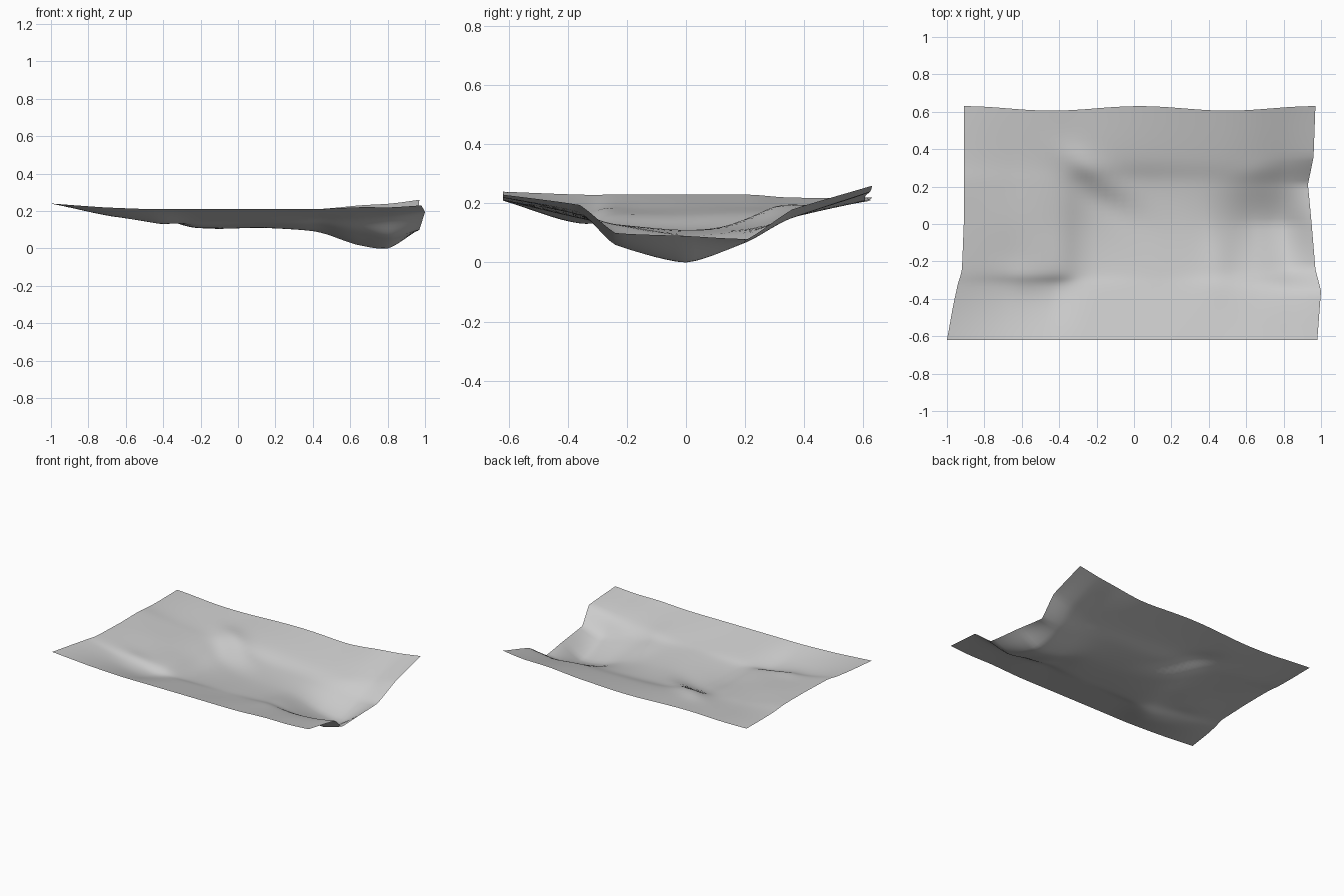
import bpy, bmesh, math

cube = bpy.data.objects.get("Cube")
if cube:
    bpy.data.objects.remove(cube, do_unlink=True)

# Cross stations run from the left rim (0) to the right rim (1)
STATIONS = (0, .14, .27, .37, .56, .71, .83, .92, 1)

# Each contour: y, x at both rims, heights in hundredths at the stations
CONTOURS = (
    (-.62, -1, .98, (24, 22, 21, 21, 21, 21, 22, 22, 23)),
    (-.36, -.95, 1, (23, 17, 13, 15, 15, 16, 16, 17, 19.5)),
    (-.24, -.92, .97, (23, 18, 16, 12, 13, 12, 9, 6, 10)),
    (0, -.91, .95, (23, 19, 16, 11, 11, 9, 2, 0, 9)),
    (.21, -.91, .93, (23, 19, 17, 14, 12, 11, 9, 7, 8)),
    (.36, -.91, .96, (22, 19, 18, 18, 16, 15, 15, 15, 18)),
    (.63, -.91, .97, (22, 21, 21, 21, 21, 21, 23, 24, 26)),
)

# Ridges and gullies: centre x, y, length, width, heading in degrees, height
FEATURES = (
    (-.2, .27, .22, .07, -35, .022),
    (-.2, .13, .2, .07, -30, -.01),
    (-.6, -.29, .16, .07, -18, .012),
    (.65, .28, .14, .06, 10, .006),
    (.45, -.2, .08, .15, 0, .012),
)


def spline(values, t, softness=1):
    """Curve through evenly spaced values; softness 0 gives straight segments."""
    last = len(values) - 1
    i = min(int(t * last), last - 1)
    f = t * last - i
    b, c = values[i], values[i + 1]
    a = values[i - 1] if i else 2 * b - c
    d = values[i + 2] if i + 2 <= last else 2 * c - b
    curve = c - a + f * (2 * a - 5 * b + 4 * c - d + f * (3 * (b - c) + d - a))
    straight = b + (c - b) * f
    return straight + softness * (b + f / 2 * curve - straight)


def relief(x, y):
    """Sum of the small elongated ridges and gullies."""
    total = 0
    for cx, cy, length, width, heading, height in FEATURES:
        angle = math.radians(heading)
        u = (x - cx) * math.cos(angle) + (y - cy) * math.sin(angle)
        v = (y - cy) * math.cos(angle) - (x - cx) * math.sin(angle)
        total += height * math.exp(-(u / length) ** 2 - (v / width) ** 2)
    return total


def ground_point(s, t):
    across = spline(STATIONS, s)
    rim_softness = 1 - .8 * s ** 4
    y = spline([c[0] for c in CONTOURS], t, rim_softness)
    y -= .012 * t ** 4 * (1 - math.cos(4 * math.pi * across))
    left = spline([c[1] for c in CONTOURS], t, 0)
    right = spline([c[2] for c in CONTOURS], t, 0)
    x = left + (right - left) * across
    z = spline([spline(c[3], s, .7) for c in CONTOURS], t, rim_softness) / 100
    fade = min(1, 8 * s * (1 - s)) * min(1, 8 * t * (1 - t))
    return x, y, max(0, z + fade * relief(x, y))


# Open valley sheet
COLUMNS, ROWS = 64, 42
bm = bmesh.new()
grid = [[bm.verts.new(ground_point(i / COLUMNS, j / ROWS)) for i in range(COLUMNS + 1)]
        for j in range(ROWS + 1)]
for lower, upper in zip(grid, grid[1:]):
    for i in range(COLUMNS):
        face = bm.faces.new((lower[i], lower[i + 1], upper[i + 1], upper[i]))
        face.smooth = True
mesh = bpy.data.meshes.new("valley_ground")
bm.to_mesh(mesh)
bm.free()
ground = bpy.data.objects.new("valley_ground", mesh)
bpy.context.collection.objects.link(ground)

# Plain grey surface
grey = bpy.data.materials.new("plain_grey")
grey.use_nodes = True
color = (.6, .6, .6, 1)
grey.diffuse_color = color
shader = grey.node_tree.nodes["Principled BSDF"]
shader.inputs["Base Color"].default_value = color
shader.inputs["Roughness"].default_value = .9
mesh.materials.append(grey)
